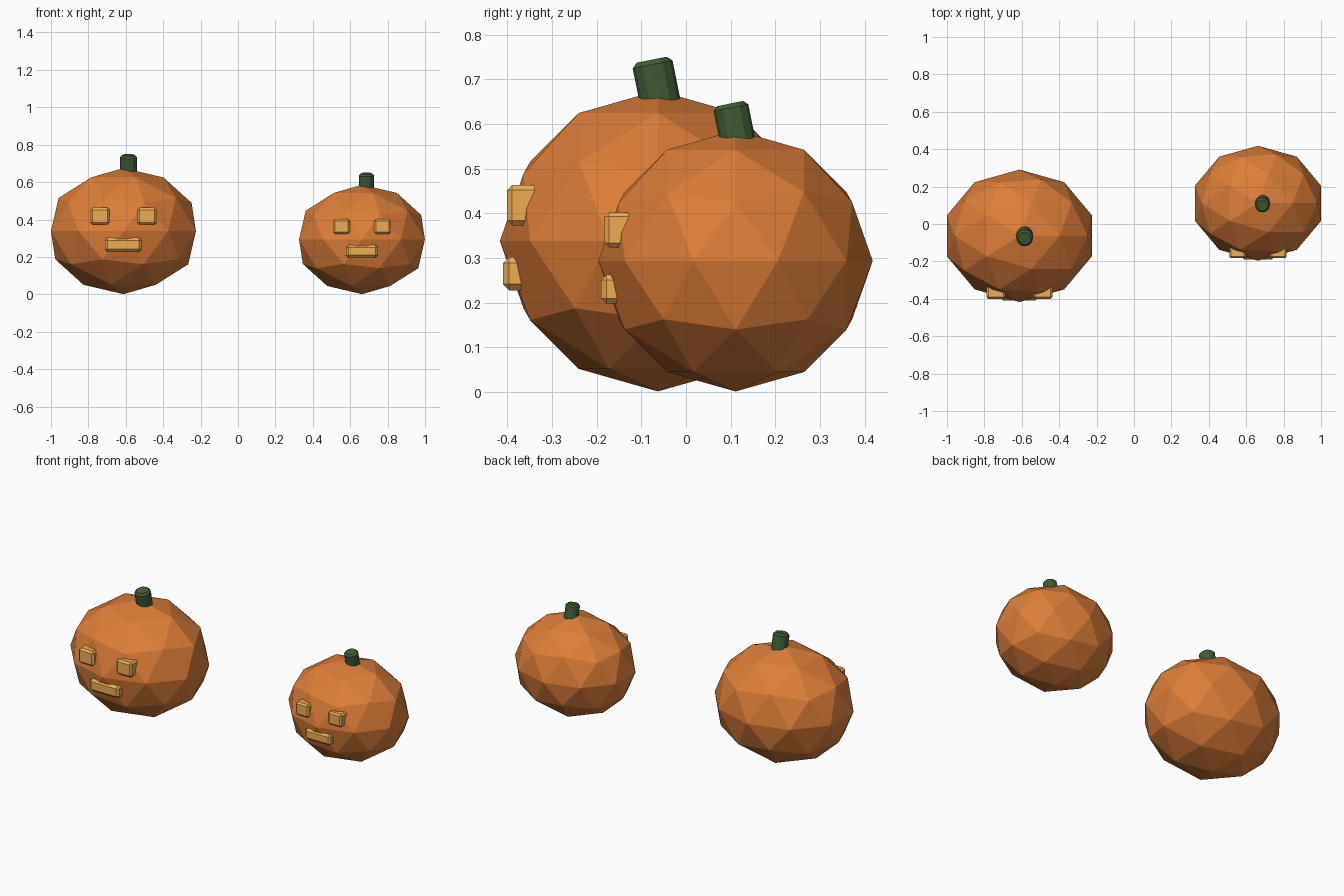
import bpy, math
from mathutils import Vector

if "Cube" in bpy.data.objects:
    bpy.data.objects.remove(bpy.data.objects["Cube"])


def material(name, rgb):
    m = bpy.data.materials.new(name)
    m.diffuse_color = (*rgb, 1)
    m.use_nodes = True
    m.node_tree.nodes["Principled BSDF"].inputs["Base Color"].default_value = m.diffuse_color
    return m


ORANGE = material("orange_skin", (0.72, 0.21, 0.04))
GREEN = material("stem_green", (0.05, 0.11, 0.035))
GLOW = material("glow_yellow", (0.85, 0.42, 0.09))


def finish(name, mat, scale, bevel=0.0):
    ob = bpy.context.object
    ob.name = name
    ob.data.materials.append(mat)
    ob.scale = scale
    bpy.ops.object.transform_apply(location=False, rotation=False, scale=True)
    if bevel:
        mod = ob.modifiers.new("bevel", 'BEVEL')
        mod.width = bevel
        mod.segments = 1
        mod.limit_method = 'ANGLE'
        mod.angle_limit = math.radians(50)
    return ob


def box(name, center, size, bevel):
    bpy.ops.mesh.primitive_cube_add(size=1, location=center)
    return finish(name, GLOW, size, bevel)


def pumpkin(tag, x, y, s):
    origin = Vector((x, y, 0))

    def at(px, py, pz):
        return origin + Vector((px, py, pz)) * s

    # faceted body
    bpy.ops.mesh.primitive_ico_sphere_add(subdivisions=2, radius=1, location=at(0, 0, 0.338))
    finish(tag + "_body", ORANGE, (0.4075 * s, 0.354 * s, 0.337 * s))

    # stem leaning to the front
    tilt, length = 0.2, 0.13
    top = Vector((0.0275, -0.014, 0.744))
    mid = top - Vector((0, -math.sin(tilt), math.cos(tilt))) * length / 2
    bpy.ops.mesh.primitive_cylinder_add(vertices=12, radius=0.0455 * s, depth=length * s,
                                        location=at(*mid), rotation=(tilt, 0, 0))
    finish(tag + "_stem", GREEN, (1, 1, 1), 0.011 * s)

    # carved face pieces
    for side, name in ((-1, "left"), (1, "right")):
        box(f"{tag}_{name}_eye", at(side * 0.126, -0.298, 0.418),
            (0.102 * s, 0.08 * s, 0.09 * s), 0.011 * s)
    box(tag + "_mouth", at(0, -0.307, 0.265), (0.197 * s, 0.08 * s, 0.075 * s), 0.014 * s)


pumpkin("large_pumpkin", -0.6125, -0.063, 1.0)
pumpkin("small_pumpkin", 0.663, 0.111, 0.868)
